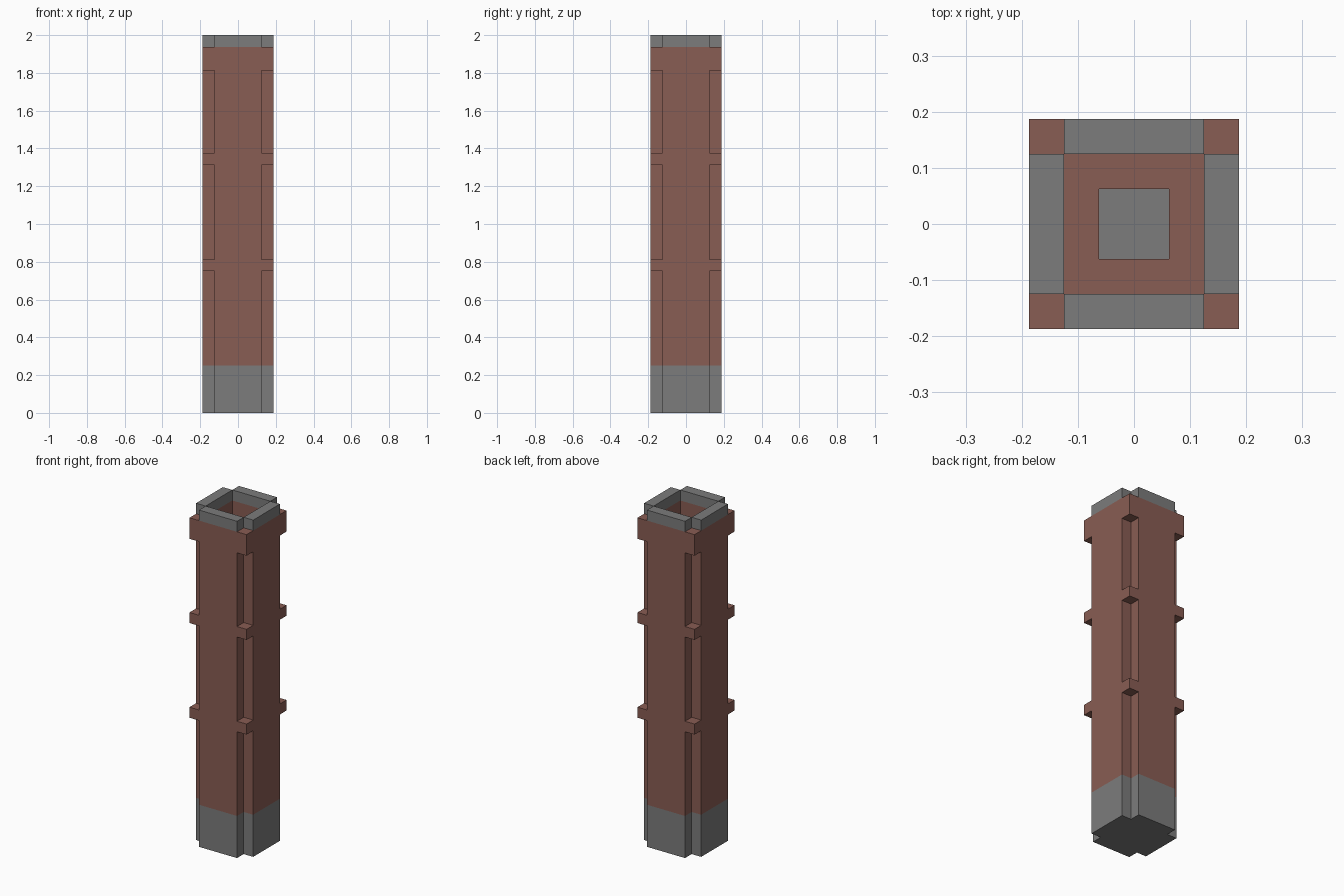
import bpy, bmesh
from math import pi
from mathutils import Matrix, Vector

if "Cube" in bpy.data.objects:
    bpy.data.objects.remove(bpy.data.objects["Cube"], do_unlink=True)

U = 0.0625            # one block unit
PLINTH_TOP = 4 * U
CAP_TOP = 31 * U
HEIGHT = 32 * U


def material(name, rgb):
    m = bpy.data.materials.new(name)
    m.use_nodes = True
    col = (*rgb, 1)
    m.diffuse_color = col
    m.node_tree.nodes["Principled BSDF"].inputs["Base Color"].default_value = col
    return m


brick = material("brick_brown", (0.25, 0.109, 0.087))
stone = material("stone_grey", (0.2, 0.2, 0.2))


def box_part(name, low, high, turns=4):
    """Box between two corners, repeated by quarter turns; coloured by height."""
    bm = bmesh.new()
    low, high = Vector(low), Vector(high)
    bmesh.ops.create_cube(bm, size=1, matrix=Matrix.Translation((low + high) / 2)
                          @ Matrix.Diagonal((*(high - low), 1)))
    for z in (PLINTH_TOP, CAP_TOP):
        if low.z < z < high.z:
            bmesh.ops.bisect_plane(bm, geom=bm.verts[:] + bm.edges[:] + bm.faces[:],
                                   plane_co=(0, 0, z), plane_no=(0, 0, 1))
    for f in bm.faces:
        z = f.calc_center_median().z
        f.material_index = int(z < PLINTH_TOP or z > CAP_TOP)
    source = bm.faces[:]
    for i in range(1, turns):
        copy = bmesh.ops.duplicate(bm, geom=source)["geom"]
        verts = [g for g in copy if isinstance(g, bmesh.types.BMVert)]
        bmesh.ops.rotate(bm, verts=verts, cent=(0, 0, 0),
                         matrix=Matrix.Rotation(i * pi / 2, 3, 'Z'))
    bmesh.ops.recalc_face_normals(bm, faces=bm.faces[:])
    mesh = bpy.data.meshes.new(name)
    bm.to_mesh(mesh)
    bm.free()
    mesh.materials.append(brick)
    mesh.materials.append(stone)
    ob = bpy.data.objects.new(name, mesh)
    bpy.context.collection.objects.link(ob)
    return ob


# Outer walls: plinth, brick body and stone rim
box_part("outer_walls", (-2 * U, -3 * U, 0), (2 * U, -2 * U, HEIGHT))

# Inner lining around the narrow shaft, leaving a wide opening at the top
box_part("inner_lining", (-2 * U, -2 * U, 0), (U, -U, 29 * U))

# Floor closing the shaft
box_part("shaft_floor", (-U, -U, 0), (U, U, U), turns=1)

# Corner blocks: two thin bands and the taller cap
for name, bottom, top in (("lower_band", 12, 13), ("upper_band", 21, 22),
                          ("cap_corners", 29, 31)):
    box_part(name, (2 * U, -3 * U, bottom * U), (3 * U, -2 * U, top * U))
